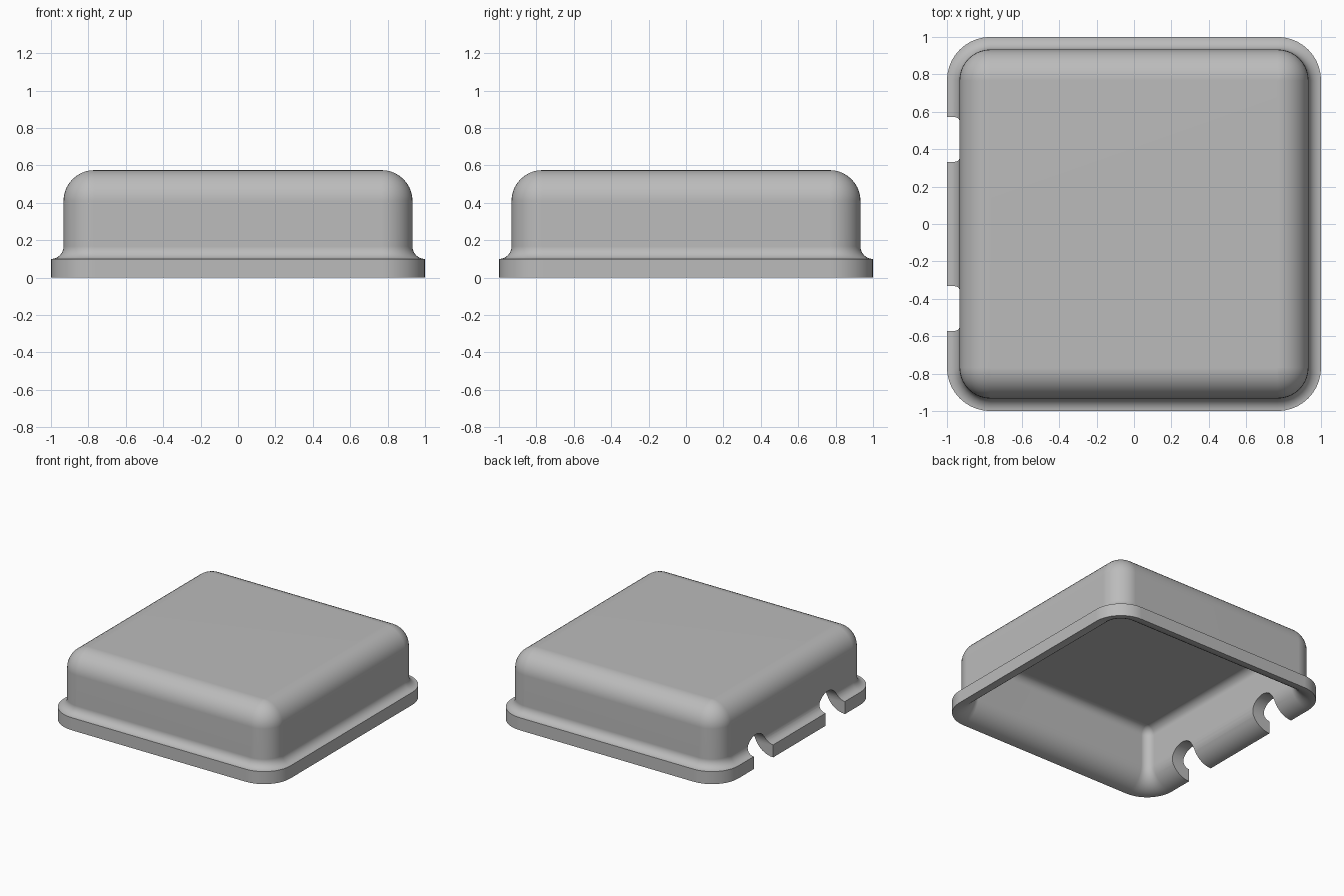
import bpy
import bmesh
import math

if "Cube" in bpy.data.objects:
    bpy.data.objects.remove(bpy.data.objects["Cube"], do_unlink=True)

CORE = 0.768      # half-size of the square the corners turn around
HEIGHT = 0.575
THICK = 0.1       # constant shell thickness
R_TOP = 0.165     # outer top rounding
R_FLARE = 0.067   # outer fillet between wall and rim
STEPS = 10

grey = bpy.data.materials.new("cover_grey")
grey.use_nodes = True
colour = (0.5, 0.5, 0.5, 1)
grey.diffuse_color = colour
grey.node_tree.nodes["Principled BSDF"].inputs["Base Color"].default_value = colour


def arc(cx, cz, r, a0, a1, steps=STEPS):
    """Points of an arc, angles in degrees."""
    angles = [math.radians(a0 + (a1 - a0) * i / steps) for i in range(steps + 1)]
    return [(cx + r * math.cos(a), cz + r * math.sin(a)) for a in angles]


def ring(bm, offset, z):
    """Rounded-square loop at a distance from the core square."""
    verts = []
    for k, (sx, sy) in enumerate([(1, 1), (-1, 1), (-1, -1), (1, -1)]):
        for x, y in arc(sx * CORE, sy * CORE, offset, 90 * k, 90 * k + 90):
            verts.append(bm.verts.new((x, y, z)))
    return verts


def finish(bm, name):
    bmesh.ops.recalc_face_normals(bm, faces=bm.faces)
    mesh = bpy.data.meshes.new(name)
    bm.to_mesh(mesh)
    bm.free()
    obj = bpy.data.objects.new(name, mesh)
    bpy.context.collection.objects.link(obj)
    mesh.materials.append(grey)
    return obj


# Shell section: outer top, flared rim, then back up the inside
z_top = HEIGHT - R_TOP
z_flare = THICK + R_FLARE
rim = R_TOP + R_FLARE
section = (arc(0, z_top, R_TOP, 90, 0)
           + arc(rim, z_flare, R_FLARE, 180, 270)
           + arc(rim, z_flare, R_FLARE + THICK, 270, 180)
           + arc(0, z_top, R_TOP - THICK, 0, 90))

# Hollow cover swept round the rounded square
bm = bmesh.new()
rings = [ring(bm, max(d, 0.0), z) for d, z in section]
for a, b in zip(rings, rings[1:]):
    for i in range(len(a)):
        j = (i + 1) % len(a)
        bm.faces.new((a[i], a[j], b[j], b[i]))
bm.faces.new(rings[0])
bm.faces.new(rings[-1])
bmesh.ops.remove_doubles(bm, verts=bm.verts, dist=1e-5)
cover = finish(bm, "cover_shell")


# Arched notches through the right wall
def notch_cutter(y, half=0.122, spring=0.09):
    bm = bmesh.new()
    outline = [(y + half, -0.1)] + arc(y, spring, half, 0, 180, 24) + [(y - half, -0.1)]
    face = bm.faces.new([bm.verts.new((-1.1, py, pz)) for py, pz in outline])
    out = bmesh.ops.extrude_face_region(bm, geom=[face])
    moved = [g for g in out["geom"] if isinstance(g, bmesh.types.BMVert)]
    bmesh.ops.translate(bm, verts=moved, vec=(0.4, 0, 0))
    cutter = finish(bm, "notch_cutter")
    cutter.hide_render = True
    return cutter


bpy.context.view_layer.objects.active = cover
cover.select_set(True)
for y in (-0.452, 0.452):
    cutter = notch_cutter(y)
    cut = cover.modifiers.new("notch", "BOOLEAN")
    cut.operation = "DIFFERENCE"
    cut.solver = "EXACT"
    cut.object = cutter
    bpy.ops.object.modifier_apply(modifier=cut.name)
    bpy.data.objects.remove(cutter, do_unlink=True)

# Smooth roundings, crisp rim and notch edges
bpy.ops.object.shade_smooth_by_angle(angle=math.radians(30))
weighted = cover.modifiers.new("weighted_normals", "WEIGHTED_NORMAL")
weighted.keep_sharp = True
